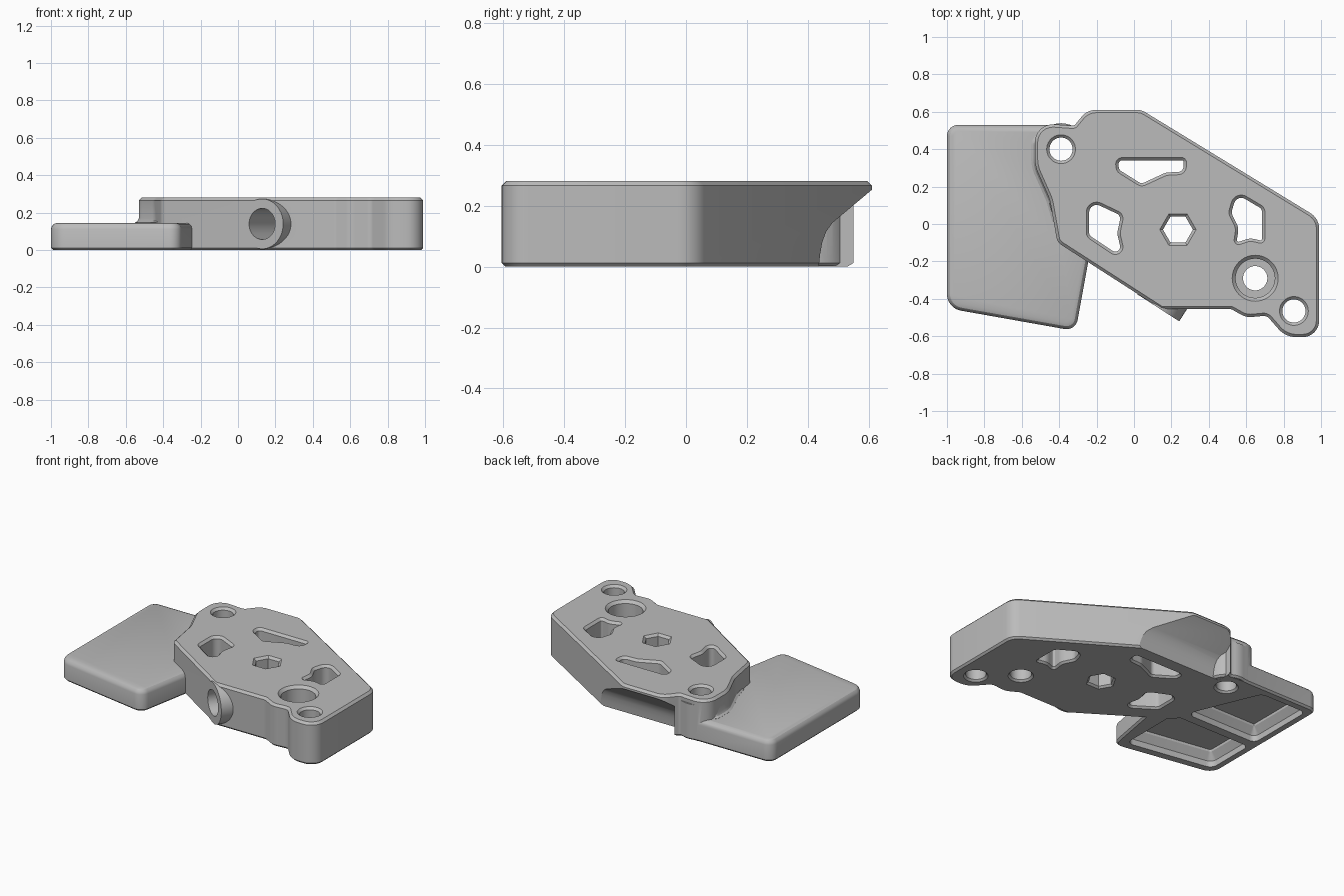
import bpy, bmesh, math
from mathutils import Vector, Matrix

if "Cube" in bpy.data.objects:
    bpy.data.objects.remove(bpy.data.objects["Cube"])

grey = bpy.data.materials.new("plain grey")
grey.use_nodes = True
grey.diffuse_color = (0.5, 0.5, 0.5, 1)
grey.node_tree.nodes["Principled BSDF"].inputs["Base Color"].default_value = (0.5, 0.5, 0.5, 1)


def rounded(corners, steps=8):
    """Closed counter-clockwise outline from corners (x, y, radius)."""
    pts = []
    n = len(corners)
    for i, (x, y, r) in enumerate(corners):
        p = Vector((x, y))
        a = Vector(corners[i - 1][:2]) - p
        b = Vector(corners[(i + 1) % n][:2]) - p
        half = a.angle(b) / 2
        cut = min(r / math.tan(half), a.length * 0.49, b.length * 0.49)
        if cut < 0.002:
            pts.append(p)
            continue
        r = cut * math.tan(half)
        centre = p + (a.normalized() + b.normalized()).normalized() * (r / math.sin(half))
        start = p + a.normalized() * cut - centre
        sweep = start.angle_signed(p + b.normalized() * cut - centre)
        for k in range(steps + 1):
            pts.append(centre + Matrix.Rotation(-sweep * k / steps, 2) @ start)
    area = sum(pts[i - 1].cross(pts[i]) if hasattr(pts[i], "cross") else 0 for i in range(len(pts)))
    return pts if area > 0 else pts[::-1]


def circle(x, y, r, n=40):
    return [Vector((x + r * math.cos(math.tau * i / n), y + r * math.sin(math.tau * i / n)))
            for i in range(n)]


def offset(pts, d):
    """Move an outline outwards by d with mitred corners."""
    out = []
    for i, p in enumerate(pts):
        e = (p - pts[i - 1]).normalized()
        f = (pts[(i + 1) % len(pts)] - p).normalized()
        n1, n2 = Vector((e.y, -e.x)), Vector((f.y, -f.x))
        out.append(p + (n1 + n2) * (d / max(0.3, 1 + n1.dot(n2))))
    return out


def prism(name, pts, levels, matrix=None):
    """Solid from an outline through levels (height, outward offset)."""
    bm = bmesh.new()
    loops = [[bm.verts.new((p.x, p.y, z)) for p in offset(pts, d)] for z, d in levels]
    n = len(pts)
    for low, high in zip(loops, loops[1:]):
        for i in range(n):
            j = (i + 1) % n
            bm.faces.new((low[i], low[j], high[j], high[i]))
    bm.faces.new(loops[0][::-1])
    bm.faces.new(loops[-1])
    bmesh.ops.recalc_face_normals(bm, faces=bm.faces)
    if matrix:
        bm.transform(matrix)
    mesh = bpy.data.meshes.new(name)
    bm.to_mesh(mesh)
    bm.free()
    mesh.materials.append(grey)
    obj = bpy.data.objects.new(name, mesh)
    bpy.context.collection.objects.link(obj)
    return obj


def combine(target, tool, operation):
    mod = target.modifiers.new("join", "BOOLEAN")
    mod.operation, mod.object, mod.solver = operation, tool, "EXACT"
    bpy.context.view_layer.objects.active = target
    bpy.ops.object.modifier_apply(modifier=mod.name)
    bpy.data.objects.remove(tool)


# Thick main body with chamfered rims
T = 0.28
rim = [(0, -0.012), (0.012, 0), (T - 0.015, 0), (T, -0.015)]
body = prism("bracket_body", rounded([
    (-0.25, 0.61, 0.1), (0.04, 0.61, 0.08), (0.99, 0.03, 0.1), (0.99, -0.605, 0.135),
    (0.81, -0.605, 0.13), (0.71, -0.49, 0.04), (0.60, -0.50, 0.1), (0.52, -0.455, 0.04),
    (0.145, -0.455, 0), (-0.41, -0.098, 0.06), (-0.45, 0.13, 0.2), (-0.53, 0.31, 0.2),
    (-0.53, 0.54, 0.135), (-0.32, 0.525, 0.02)]), rim)

# Undercut below the back edge
slope = [Vector(p) for p in ((0.43, -0.05), (0.44, 0.04), (0.447, 0.08), (0.46, 0.115),
                             (0.48, 0.143), (0.61, 0.252), (0.75, 0.37), (0.75, -0.05))]
to_x = Matrix(((0, 0, 1, 0), (1, 0, 0, 0), (0, 1, 0, 0), (0, 0, 0, 1)))
combine(body, prism("undercut", slope, [(-0.30, 0), (0.6, 0)], to_x), "DIFFERENCE")
combine(body, prism("back_lug", circle(-0.39, 0.40, 0.139),
                    [(0.001, -0.012), (0.012, 0), (0.24, 0)]), "UNION")

# Thin side plate with rounded top edge
plate = prism("side_plate", rounded([
    (-1, 0.53, 0.06), (-0.4, 0.53, 0), (-0.32, 0, 0), (-0.23, -0.12, 0),
    (-0.312, -0.572, 0.06), (-1, -0.45, 0.09)]),
    [(0, -0.012), (0.012, 0), (0.112, 0), (0.128, -0.005), (0.14, -0.016), (0.146, -0.033)])

# Two tapered pockets under the plate
for corners in ([(-0.95, 0.475, 0.04), (-0.61, 0.475, 0.05), (-0.41, 0.0, 0.04), (-0.95, 0.0, 0.04)],
                [(-0.95, -0.06, 0.04), (-0.36, -0.06, 0.04), (-0.36, -0.50, 0.04), (-0.95, -0.40, 0.05)]):
    combine(plate, prism("pocket", rounded(corners),
                         [(-0.05, 0), (0.04, 0), (0.085, -0.035), (0.10, -0.036)]), "DIFFERENCE")
combine(body, plate, "UNION")

# Fillet where the body rises from the plate
combine(body, prism("junction_fillet", rounded([
    (-0.40, -0.04, 0.02), (-0.45, 0.13, 0.2), (-0.53, 0.31, 0.2), (-0.53, 0.46, 0.06),
    (-0.45, 0.46, 0), (-0.36, 0.12, 0)]),
    [(0.12, 0.02), (0.147, 0.02), (0.155, 0.008), (0.175, -0.002)]), "UNION")

# Round boss and screw hole through the slanted front wall
axis = Vector((0.541, 0.841, 0))
turn = Matrix.Translation((0.13, -0.446, 0.14)) @ axis.to_track_quat("Z", "Y").to_matrix().to_4x4()
combine(body, prism("front_boss", circle(0, 0, 0.134), [(-0.002, 0), (0.25, 0)], turn), "UNION")
combine(body, prism("front_hole", circle(0, 0, 0.083), [(-0.1, 0), (0.3, 0)], turn), "DIFFERENCE")

# Through holes and windows, chamfered top and bottom
ends = [(-0.05, 0.012), (0, 0.012), (0.012, 0), (T - 0.015, 0), (T, 0.015), (T + 0.05, 0.015)]
windows = [
    [(-0.085, 0.34, 0.02), (0.265, 0.34, 0.01), (0.265, 0.28, 0.03), (0.17, 0.275, 0.08),
     (0.04, 0.215, 0.03), (-0.08, 0.29, 0.03)],
    [(-0.24, 0.125, 0.04), (-0.07, 0.045, 0.03), (-0.09, -0.05, 0.08), (-0.06, -0.18, 0.04),
     (-0.24, -0.06, 0.03)],
    [(0.55, 0.16, 0.04), (0.685, 0.08, 0.03), (0.685, -0.09, 0.01), (0.62, -0.075, 0.08),
     (0.548, -0.10, 0.01), (0.56, -0.02, 0.08), (0.52, 0.06, 0.04)]]
cuts = [rounded(w) for w in windows]
cuts += [circle(-0.39, 0.40, 0.062), circle(0.855, -0.465, 0.062), circle(0.235, -0.03, 0.08, 6),
         circle(0.648, -0.29, 0.065)]
for outline in cuts:
    combine(body, prism("window", outline, ends), "DIFFERENCE")

# Counterbore around the screw hole
combine(body, prism("counterbore", circle(0.648, -0.29, 0.105),
                    [(0.13, 0), (T - 0.018, 0), (T, 0.018), (T + 0.05, 0.018)]), "DIFFERENCE")

bpy.ops.object.select_all(action="DESELECT")
body.select_set(True)
bpy.context.view_layer.objects.active = body
bpy.ops.object.shade_smooth_by_angle(angle=math.radians(28))
